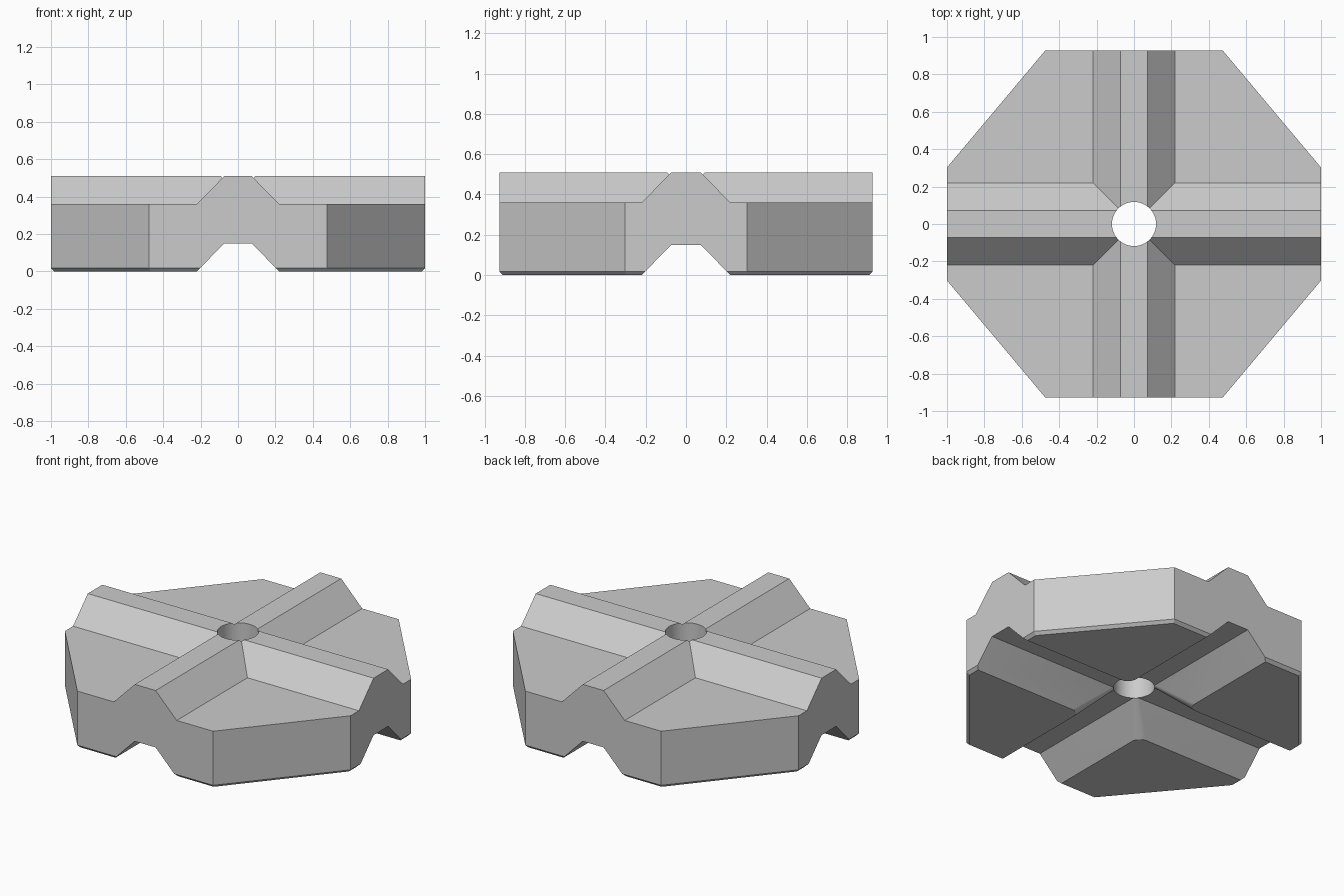
import bpy, bmesh, math

cube = bpy.data.objects.get("Cube")
if cube:
    bpy.data.objects.remove(cube, do_unlink=True)

HEIGHT, PAD, DEPTH = 0.51, 0.36, 0.15   # overall, low pad level, groove depth
WIDE, NARROW = 0.22, 0.073              # half widths of ridge and groove
FAR = 1.4                               # reach of the cutters
CHAMFER = 0.018

grey = bpy.data.materials.new("light grey")
grey.use_nodes = True
colour = (0.6, 0.6, 0.6, 1)
grey.diffuse_color = colour
grey.node_tree.nodes["Principled BSDF"].inputs["Base Color"].default_value = colour


def loft(name, rings):
    """Closed solid through rings of (outline, z), listed from bottom to top."""
    bm = bmesh.new()
    loops = [[bm.verts.new((x, y, z)) for x, y in pts] for pts, z in rings]
    n = len(loops[0])
    for a, b in zip(loops, loops[1:]):
        for i in range(n):
            j = (i + 1) % n
            bm.faces.new((a[i], a[j], b[j], b[i]))
    bm.faces.new(loops[0][::-1])
    bm.faces.new(loops[-1])
    bmesh.ops.recalc_face_normals(bm, faces=bm.faces)
    mesh = bpy.data.meshes.new(name)
    bm.to_mesh(mesh)
    bm.free()
    obj = bpy.data.objects.new(name, mesh)
    bpy.context.collection.objects.link(obj)
    mesh.materials.append(grey)
    return obj


def octagon(inset=0.0):
    sx, sy = 1 - inset, 0.927 - inset
    cx, cy = 0.475 - inset * 0.4, 0.302 - inset * 0.4
    quarter = [(sx, cy), (cx, sy)]
    return (quarter + [(-x, y) for x, y in quarter[::-1]]
            + [(-x, -y) for x, y in quarter] + [(x, -y) for x, y in quarter[::-1]])


def cross(half, radius):
    """Plus-shaped outline with rounded inner corners."""
    pts, c = [], half + radius
    for k in range(4):
        co, si = round(math.cos(k * math.pi / 2)), round(math.sin(k * math.pi / 2))
        arm = [(FAR, half)]
        for i in range(9):
            t = math.radians(270 - 90 * i / 8)
            arm.append((c + radius * math.cos(t), c + radius * math.sin(t)))
        arm.append((half, FAR))
        pts += [(x * co - y * si, x * si + y * co) for x, y in arm]
    return pts


def circle(radius, n=48):
    return [(radius * math.cos(math.tau * i / n), radius * math.sin(math.tau * i / n))
            for i in range(n)]


def corner(start, sx, sy):
    return [(sx * x, sy * y) for x, y in
            ((start, start), (FAR, start), (FAR, FAR), (start, FAR))]


# Chamfered eight-sided block
block = loft("cross_ridged_block", [(octagon(CHAMFER), 0), (octagon(), CHAMFER),
                                    (octagon(), HEIGHT)])

# Corner pockets leave the sloped cross ridge on top
OVER = 0.05
cutters = []
for sx in (1, -1):
    for sy in (1, -1):
        cutters.append(loft("pocket_cutter", [
            (corner(WIDE, sx, sy), PAD), (corner(NARROW, sx, sy), HEIGHT),
            (corner(NARROW, sx, sy), HEIGHT + OVER)]))

# Cross groove underneath and the round centre hole
cutters.append(loft("groove_cutter", [(cross(WIDE, 0.06), -OVER), (cross(WIDE, 0.06), 0),
                                      (cross(NARROW, 0.025), DEPTH)]))
cutters.append(loft("hole_cutter", [(circle(0.118), -OVER), (circle(0.118), HEIGHT + OVER)]))

bpy.context.view_layer.objects.active = block
for cutter in cutters:
    cutter.hide_render = True
    mod = block.modifiers.new("cut", "BOOLEAN")
    mod.operation = "DIFFERENCE"
    mod.solver = "EXACT"
    mod.object = cutter
    bpy.ops.object.modifier_apply(modifier=mod.name)
for cutter in cutters:
    bpy.data.objects.remove(cutter, do_unlink=True)

# Smooth the hole and groove corners, keep the other edges crisp
bpy.ops.object.select_all(action="DESELECT")
block.select_set(True)
bpy.ops.object.shade_smooth_by_angle(angle=math.radians(20))
